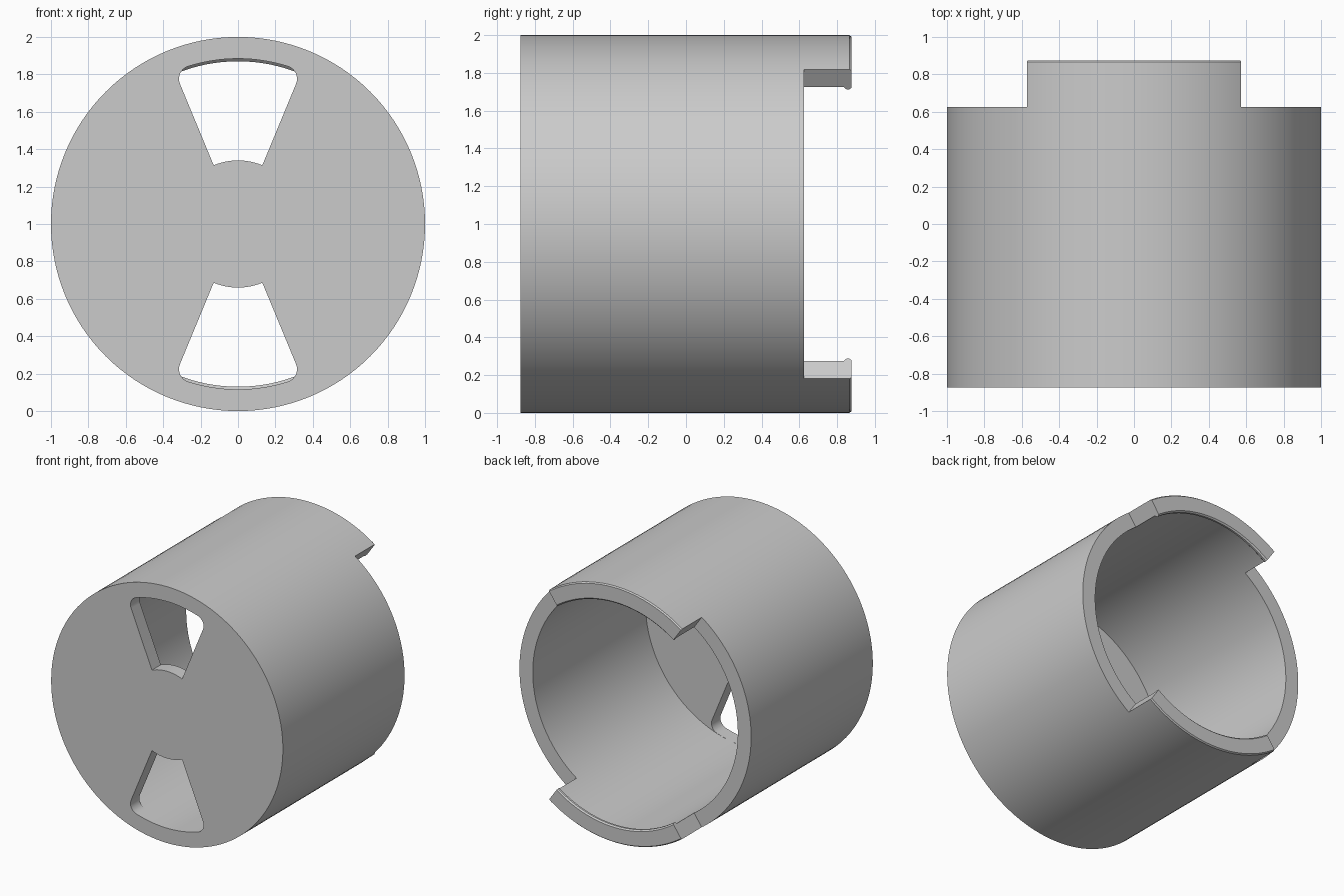
import bpy, bmesh
from math import sin, cos, asin, radians, pi
from mathutils import Vector, Matrix

if "Cube" in bpy.data.objects:
    bpy.data.objects.remove(bpy.data.objects["Cube"])

OUTER, INNER = 1.0, 0.885
FRONT, FLOOR, RIM, TIP = -0.875, -0.765, 0.625, 0.875
AXIS = Vector((0, 0, 1))

grey = bpy.data.materials.new("plain grey")
grey.use_nodes = True
colour = (0.6, 0.6, 0.6, 1)
grey.diffuse_color = colour
grey.node_tree.nodes["Principled BSDF"].inputs["Base Color"].default_value = colour


def make_object(name, bm):
    bmesh.ops.recalc_face_normals(bm, faces=bm.faces)
    mesh = bpy.data.meshes.new(name)
    bm.to_mesh(mesh)
    bm.free()
    mesh.materials.append(grey)
    obj = bpy.data.objects.new(name, mesh)
    bpy.context.collection.objects.link(obj)
    return obj


def polar(r, a):
    """Point at radius r, angle a measured from straight up."""
    return Vector((r * sin(a), r * cos(a)))


def arc(centre, r, a0, a1, n):
    return [centre + polar(r, a0 + (a1 - a0) * i / n) for i in range(n + 1)]


def lathe(name, profile, steps):
    """Spin (radius, y) points about the long axis."""
    bm = bmesh.new()
    verts = [bm.verts.new((r, y, AXIS.z)) for r, y in profile]
    edges = [bm.edges.new(p) for p in zip(verts, verts[1:])]
    bmesh.ops.spin(bm, geom=verts + edges, cent=AXIS, axis=(0, 1, 0),
                   angle=2 * pi, steps=steps, use_merge=True)
    bmesh.ops.remove_doubles(bm, verts=bm.verts, dist=1e-5)
    return make_object(name, bm)


def prism(name, outline, y0, y1, turn):
    """Extrude an outline along y, turned about the long axis."""
    bm = bmesh.new()
    face = bm.faces.new([bm.verts.new((p.x, y0, p.y)) for p in outline])
    out = bmesh.ops.extrude_face_region(bm, geom=[face])
    new = [v for v in out["geom"] if isinstance(v, bmesh.types.BMVert)]
    bmesh.ops.translate(bm, verts=new, vec=(0, y1 - y0, 0))
    bm.transform(Matrix.Translation(AXIS) @ Matrix.Rotation(turn, 4, "Y"))
    obj = make_object(name, bm)
    obj.hide_render = True
    return obj


def cut(target, cutter):
    mod = target.modifiers.new("cut", "BOOLEAN")
    mod.operation = "DIFFERENCE"
    mod.solver = "EXACT"
    mod.object = cutter
    bpy.context.view_layer.objects.active = target
    bpy.ops.object.modifier_apply(modifier=mod.name)
    bpy.data.objects.remove(cutter)


# Hollow cup with a small inward snap lip at the open end
cup = lathe("cup", [
    (0, FRONT), (OUTER, FRONT), (OUTER, TIP - 0.01), (OUTER - 0.008, TIP),
    (INNER - 0.005, TIP), (INNER - 0.015, TIP - 0.01),
    (INNER - 0.015, TIP - 0.025), (INNER, TIP - 0.04),
    (INNER, FLOOR), (0, FLOOR)], 128)

# Side notches, leaving a tab at the top and the bottom
span = radians(55)
origin = Vector((0, 0))
notch = arc(origin, 1.3, -span, span, 24) + [polar(0.4, span), polar(0.4, -span)]
for turn in (pi / 2, -pi / 2):
    cut(cup, prism("notch_cutter", notch, RIM, 1.2, turn))

# Wedge-shaped windows in the front wall, rounded at the outer corners
half, reach, fillet = radians(22.5), INNER - 0.001, 0.07
tangent = half - asin(fillet / (reach - fillet))
right_centre = polar(reach - fillet, tangent)
left_centre = polar(reach - fillet, -tangent)
window = (arc(left_centre, fillet, -half - pi / 2, -tangent, 8)
          + arc(origin, reach, -tangent, tangent, 20)[1:-1]
          + arc(right_centre, fillet, tangent, half + pi / 2, 8)
          + arc(origin, 0.34, half, -half, 12))
for turn in (0, pi):
    cut(cup, prism("window_cutter", window, FRONT - 0.1, FLOOR + 0.05, turn))

# Smooth round walls, crisp edges
bpy.ops.object.select_all(action="DESELECT")
cup.select_set(True)
bpy.context.view_layer.objects.active = cup
bpy.ops.object.shade_smooth_by_angle(angle=radians(30))
